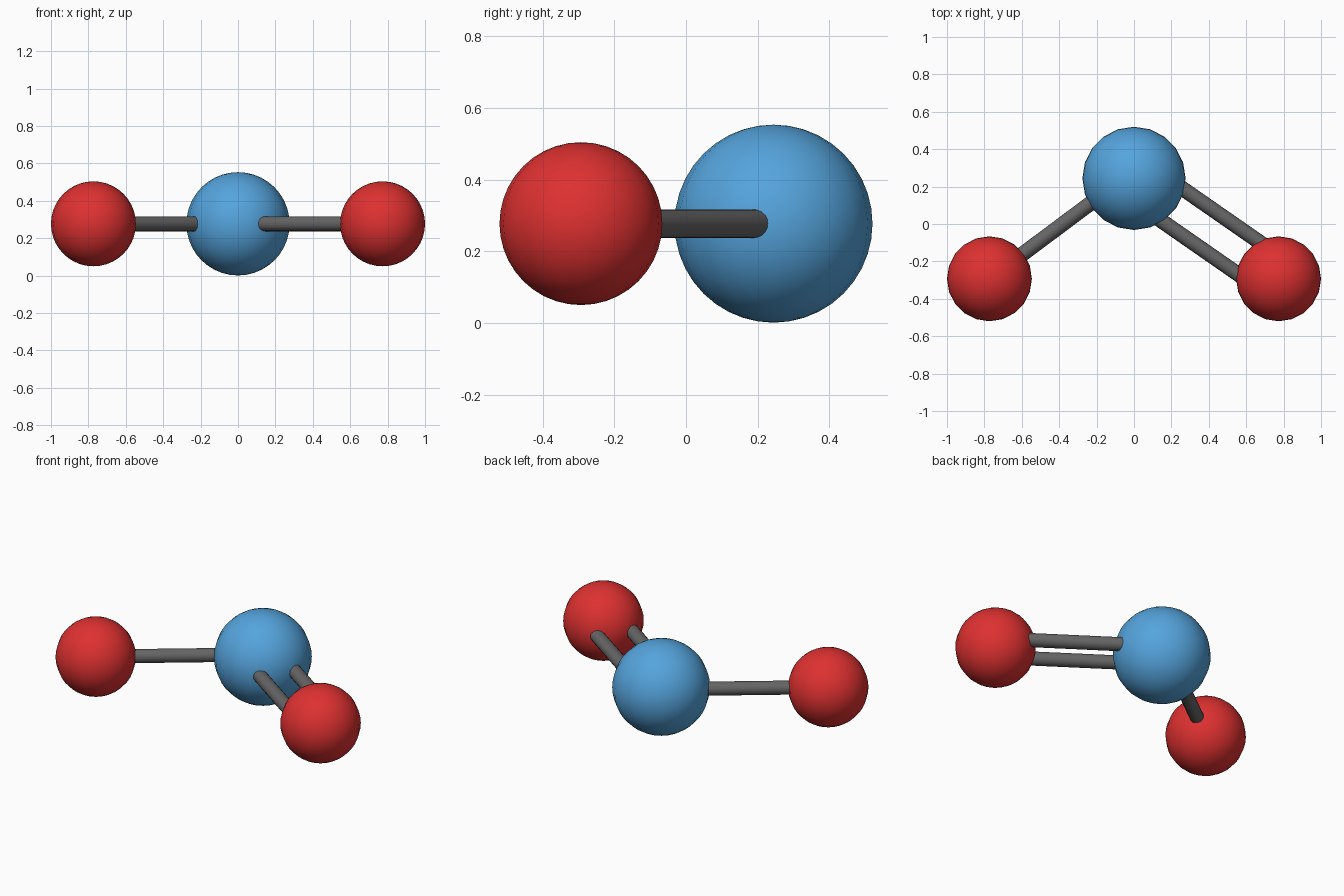
import bpy
from math import radians
from mathutils import Vector

if "Cube" in bpy.data.objects:
    bpy.data.objects.remove(bpy.data.objects["Cube"])

Z = 0.277


def material(name, color):
    m = bpy.data.materials.new(name)
    m.diffuse_color = color
    m.use_nodes = True
    m.node_tree.nodes["Principled BSDF"].inputs["Base Color"].default_value = m.diffuse_color
    return m


blue = material("blue", (0.09, 0.37, 0.72, 1))
red = material("red", (0.73, 0.03, 0.03, 1))
grey = material("dark_grey", (0.13, 0.13, 0.13, 1))


def finish(name, mat):
    ob = bpy.context.object
    ob.name = name
    ob.data.materials.append(mat)
    bpy.ops.object.shade_smooth_by_angle(angle=radians(40))
    return ob


def ball(name, center, radius, mat):
    bpy.ops.mesh.primitive_uv_sphere_add(segments=20, ring_count=20,
                                         radius=radius, location=center)
    return finish(name, mat)


def bond(name, a, b, radius=0.04):
    d = b - a
    bpy.ops.mesh.primitive_cylinder_add(
        vertices=20, radius=radius, depth=d.length, location=(a + b) / 2,
        rotation=d.to_track_quat('Z', 'Y').to_euler())
    return finish(name, mat=grey)


# Atoms
center = Vector((0, 0.244, Z))
left = Vector((-0.773, -0.293, Z))
right = Vector((0.773, -0.293, Z))
ball("central_atom", center, 0.276, blue)
ball("left_atom", left, 0.227, red)
ball("right_atom", right, 0.227, red)

# Single bond, aimed slightly behind the central atom's middle
aim = center + Vector((0, 0.04, 0))
bond("single_bond", aim.lerp(left, 0.15), aim.lerp(left, 0.9))

# Double bond: two parallel rods either side of the axis
axis = (right - center).normalized()
side = Vector((-axis.y, axis.x, 0)) * 0.103
for label, s in (("back", 1), ("front", -1)):
    bond("double_bond_" + label, center + axis * 0.15 + side * s,
         right - axis * 0.1 + side * s)
